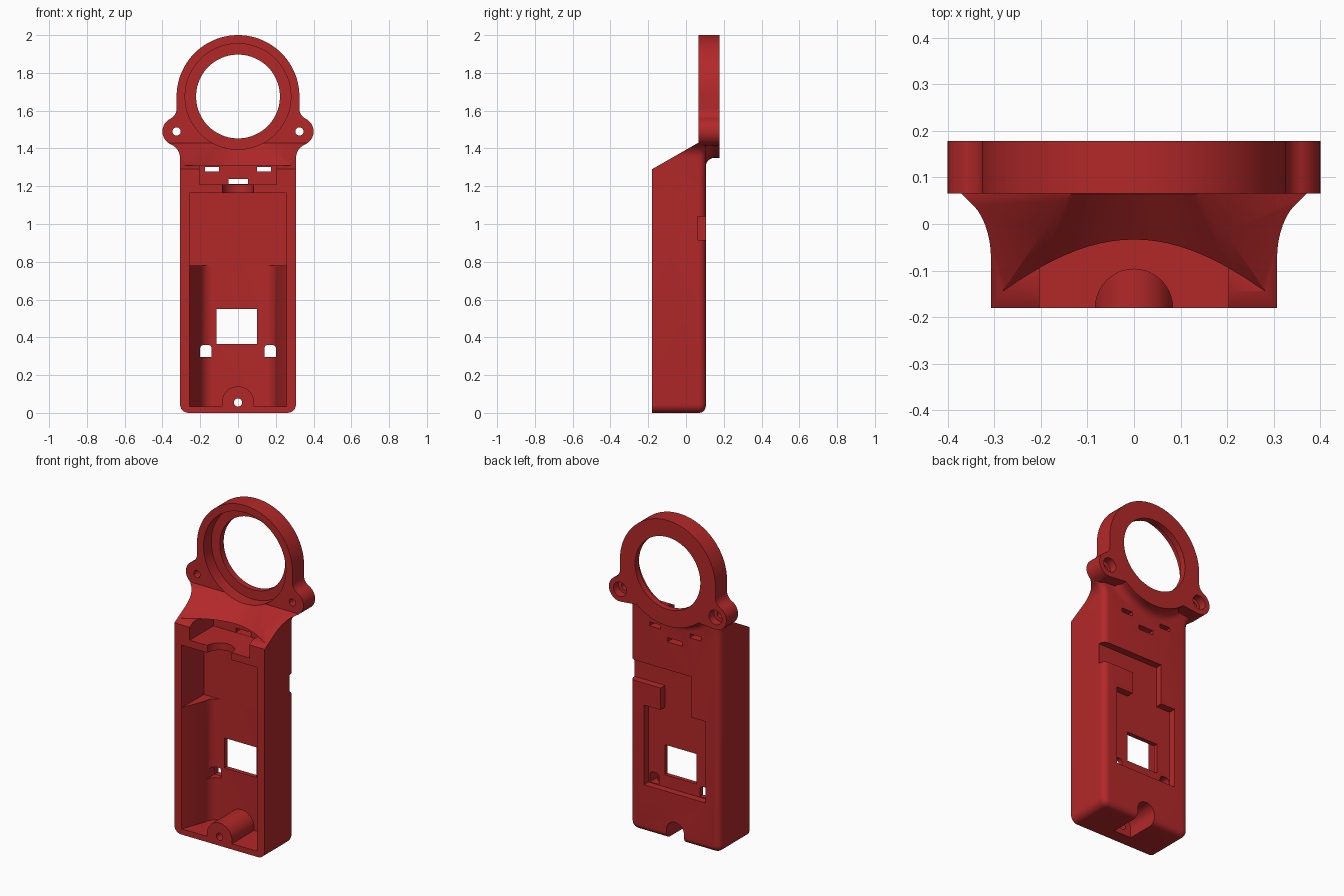
import bpy, bmesh, math
from mathutils import Vector

if "Cube" in bpy.data.objects:
    bpy.data.objects.remove(bpy.data.objects["Cube"])

red = bpy.data.materials.new("red plastic")
red.diffuse_color = (0.45, 0.021, 0.022, 1)
red.use_nodes = True
red.node_tree.nodes["Principled BSDF"].inputs["Base Color"].default_value = red.diffuse_color


def prism(name, pts, lo, hi, axis="y"):
    """Extrude a 2D outline along one axis: y -> (x,z), z -> (x,y), x -> (y,z)."""
    place = {"y": lambda p, t: (p[0], t, p[1]),
             "z": lambda p, t: (p[0], p[1], t),
             "x": lambda p, t: (t, p[0], p[1])}[axis]
    bm = bmesh.new()
    a = [bm.verts.new(place(p, lo)) for p in pts]
    b = [bm.verts.new(place(p, hi)) for p in pts]
    n = len(pts)
    bm.faces.new(a)
    bm.faces.new(b)
    for i in range(n):
        bm.faces.new((a[i], a[(i + 1) % n], b[(i + 1) % n], b[i]))
    return to_object(name, bm)


def to_object(name, bm):
    bmesh.ops.recalc_face_normals(bm, faces=bm.faces)
    me = bpy.data.meshes.new(name)
    bm.to_mesh(me)
    bm.free()
    ob = bpy.data.objects.new(name, me)
    bpy.context.collection.objects.link(ob)
    me.materials.append(red)
    return ob


def arc(cx, cy, r, a0, a1, n=12):
    return [(cx + r * math.cos(math.radians(a0 + (a1 - a0) * i / n)),
             cy + r * math.sin(math.radians(a0 + (a1 - a0) * i / n))) for i in range(n + 1)]


def mirrored(half):
    """Close a right-hand outline with its mirror image."""
    return half + [(-x, y) for x, y in reversed(half) if abs(x) > 1e-5]


def box(name, x0, x1, y0, y1, z0, z1):
    return prism(name, [(x0, z0), (x1, z0), (x1, z1), (x0, z1)], y0, y1)


def lathe(name, cx, cz, r0, y0, r1, y1, n=64):
    """Round bar or cone along y."""
    bm = bmesh.new()
    rings = [[bm.verts.new((x, y, z)) for x, z in arc(cx, cz, r, 0, 360, n)[:-1]]
             for r, y in ((r0, y0), (r1, y1))]
    bm.faces.new(rings[0])
    bm.faces.new(rings[1])
    for i in range(n):
        j = (i + 1) % n
        bm.faces.new((rings[0][i], rings[0][j], rings[1][j], rings[1][i]))
    return to_object(name, bm)


def combine(target, tool, op="DIFFERENCE"):
    m = target.modifiers.new("bool", "BOOLEAN")
    m.operation, m.solver, m.object = op, "EXACT", tool
    dg = bpy.context.evaluated_depsgraph_get()
    me = bpy.data.meshes.new_from_object(target.evaluated_get(dg))
    target.modifiers.clear()
    target.data = me
    bpy.data.objects.remove(tool)


RZ, LX, LZ, LR = 1.675, 0.325, 1.49, 0.075   # ring centre height, lug centre and radius
W, FRONT, BACK, PLATE0, PLATE1 = 0.307, -0.18, 0.105, 0.065, 0.178

# Body shell: rounded bottom corners, flaring into the lugs at the top
half = [(0, 0)] + arc(W - 0.045, 0.045, 0.045, -90, 0, 6)
half += arc(0.383, 1.35, 0.076, 180, 113, 8) + [(0.37, 1.43), (0, 1.43)]
body = prism("housing", mirrored(half), FRONT, BACK)
bm = bmesh.new()
bm.from_mesh(body.data)
rim = [e for e in bm.edges if all(v.co.y > BACK - 0.001 for v in e.verts)
       and not all(v.co.z > 1.42 for v in e.verts)]
bmesh.ops.bevel(bm, geom=rim, offset=0.036, segments=6, profile=0.5, affect="EDGES")
bm.to_mesh(body.data)
bm.free()

# Sloped shoulder
combine(body, prism("slope", [(-0.3, 1.2214), (PLATE0, 1.43), (PLATE0, 1.6), (-0.3, 1.6)],
                    -0.6, 0.6, "x"))

# Ring plate with two screw lugs
half = arc(0, RZ, 0.325, 90, 0, 32) + arc(0.3835, 1.61, 0.0585, 180, 244, 8)
half += arc(LX, LZ, LR, 64, -90, 20) + arc(0, RZ, 0.325, -50, -90, 16)
combine(body, prism("plate", mirrored(half), PLATE0, PLATE1), "UNION")

# Concave fillet under the ring at the back
section = [(0.30, 0.09), (0.37, 0.09)] + arc(0.37, 0.15, 0.045, -90, -180, 6) + [(0.30, 0.15)]
bm = bmesh.new()
rows = []
for i in range(33):
    t = math.radians(-132 + 84 * i / 32)
    rows.append([bm.verts.new((r * math.cos(t), y, RZ + r * math.sin(t))) for r, y in section])
for a, b in zip(rows, rows[1:]):
    for k in range(len(section)):
        j = (k + 1) % len(section)
        bm.faces.new((a[k], a[j], b[j], b[k]))
bm.faces.new(rows[0])
bm.faces.new(rows[-1])
combine(body, to_object("fillet", bm), "UNION")

# Main cavity, with rounded cradle sides in the lower part
FLOOR = 0.035
combine(body, box("cavity", -0.257, 0.257, -0.3, FLOOR, 0.78, 1.165))
cradle = [(0.257, -0.3), (0.257, FRONT), (0.203, -0.035)] + arc(0.133, -0.035, 0.07, 0, 90, 10)
combine(body, prism("cradle", mirrored(cradle), 0.035, 0.785, "z"))

# Upper compartment and the round wire notch below it
combine(body, box("upper", -0.203, 0.203, -0.3, 0.05, 1.21, 1.31))
combine(body, prism("notch", arc(0, FRONT, 0.083, 0, 360, 40)[:-1], 1.15, 1.22, "z"))

# Light cone through the shoulder, flat at the bottom
cone = lathe("cone", 0, RZ, 0.279, PLATE0 + 0.001, 0.596, -0.3, 96)
bm = bmesh.new()
bm.from_mesh(cone.data)
cut = bmesh.ops.bisect_plane(bm, geom=bm.verts[:] + bm.edges[:] + bm.faces[:],
                             plane_co=Vector((0, 0, 1.31)), plane_no=Vector((0, 0, -1)),
                             clear_outer=True)
bmesh.ops.holes_fill(bm, edges=[e for e in bm.edges if e.is_boundary])
bmesh.ops.recalc_face_normals(bm, faces=bm.faces)
bm.to_mesh(cone.data)
bm.free()
combine(body, cone)

# Ring seat and opening
combine(body, lathe("seat", 0, RZ, 0.28, 0.0645, 0.28, 0.14, 96))
combine(body, lathe("opening", 0, RZ, 0.222, 0.05, 0.222, 0.3, 96))

# Stepped recess on the back, open to one side
recess = [(0.4, 0.915), (0.4, 1.04), (-0.11, 1.04), (-0.11, 0.79), (-0.207, 0.79),
          (-0.207, 0.29), (0.212, 0.29), (0.212, 0.78), (0.10, 0.78), (0.10, 0.915)]
combine(body, prism("recess", recess, 0.062, 0.2))

# Window, wire slots, clip holes and lug screw holes
combine(body, box("window", -0.115, 0.10, -0.05, 0.2, 0.365, 0.55))
combine(body, box("slot", -0.05, 0.053, 0, 0.2, 1.211, 1.238))
for s in (-1, 1):
    x0, x1 = sorted((s * 0.1, s * 0.175))
    combine(body, box("slot", x0, x1, 0, 0.2, 1.277, 1.302))
    hole = [(s * 0.17 - 0.031, 0.295), (s * 0.17 + 0.031, 0.295)]
    hole += arc(s * 0.17 + 0.011, 0.34, 0.02, 0, 90, 4) + arc(s * 0.17 - 0.011, 0.34, 0.02, 90, 180, 4)
    combine(body, prism("clip", hole, -0.1, 0.2))
    combine(body, lathe("screw", s * LX, LZ, 0.022, 0, 0.022, 0.3, 24))
    combine(body, lathe("head", s * LX, LZ, 0.044, 0.13, 0.044, 0.3, 32))

# Bottom screw boss, hollow from behind
boss = [(0.085, 0.01)] + arc(0, 0.055, 0.085, 0, 180, 24) + [(-0.085, 0.01)]
combine(body, prism("boss", boss, FRONT, 0.06), "UNION")
groove = [(0.06, -0.1)] + arc(0, 0.055, 0.06, 0, 180, 20) + [(-0.06, -0.1)]
combine(body, prism("groove", groove, -0.1, 0.2))
combine(body, lathe("screw", 0, 0.055, 0.022, -0.3, 0.022, 0, 24))

body.data.materials.clear()
body.data.materials.append(red)
for p in body.data.polygons:
    p.material_index = 0
bpy.context.view_layer.objects.active = body
body.select_set(True)
bpy.ops.object.shade_smooth_by_angle(angle=math.radians(30))
